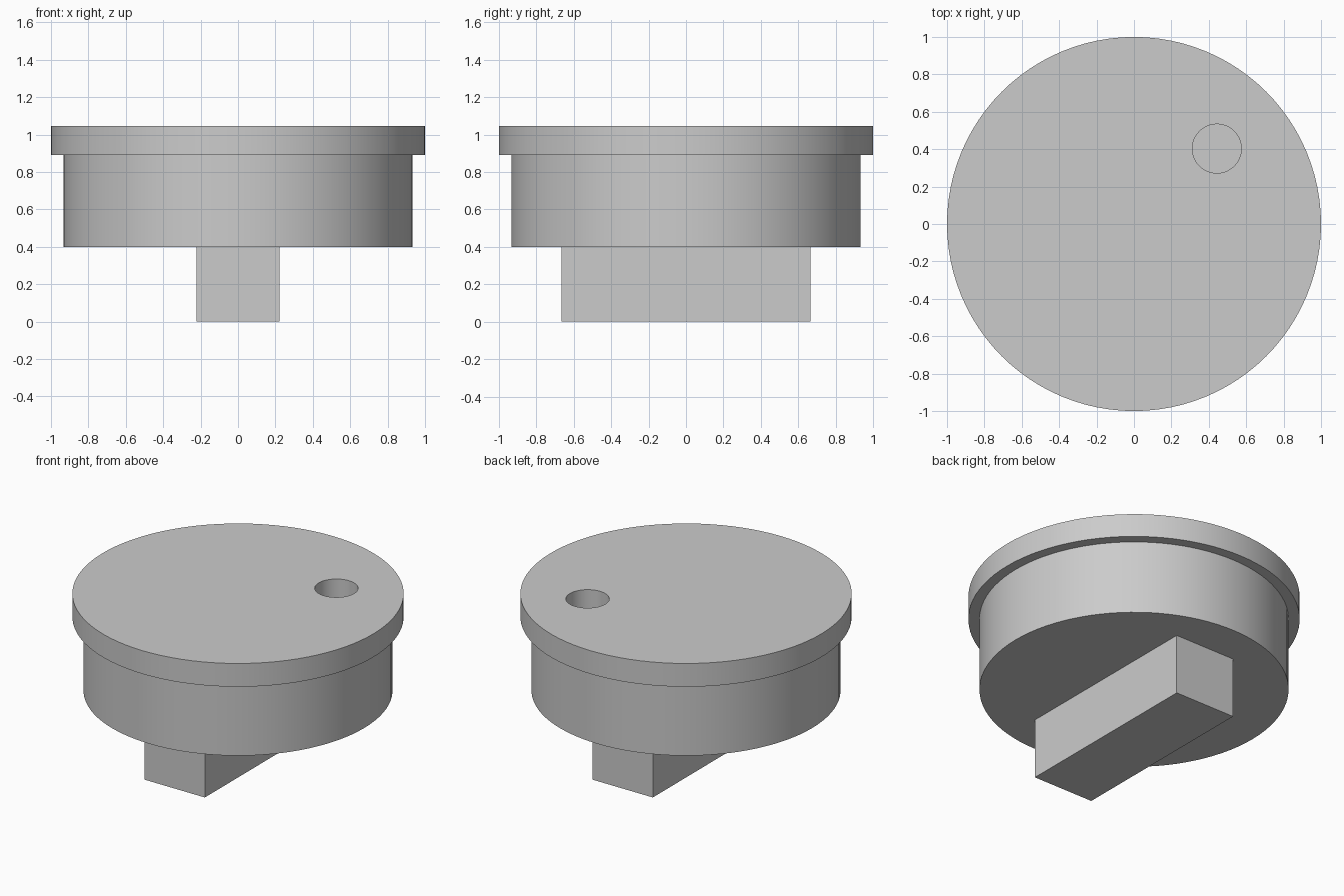
import bpy, bmesh, math

if "Cube" in bpy.data.objects:
    bpy.data.objects.remove(bpy.data.objects["Cube"])

SIDES = 96
grey = bpy.data.materials.new("plain_grey")
grey.diffuse_color = (0.6, 0.6, 0.6, 1)
grey.use_nodes = True
grey.node_tree.nodes["Principled BSDF"].inputs["Base Color"].default_value = grey.diffuse_color


def finish(name, bm):
    mesh = bpy.data.meshes.new(name)
    bmesh.ops.recalc_face_normals(bm, faces=bm.faces)
    bm.to_mesh(mesh)
    bm.free()
    mesh.materials.append(grey)
    obj = bpy.data.objects.new(name, mesh)
    bpy.context.collection.objects.link(obj)
    return obj


def lathe(name, profile, sides, centre=(0, 0)):
    """Solid of revolution from (radius, height) points, capped at both ends."""
    bm = bmesh.new()
    rings = [[bm.verts.new((centre[0] + r * math.cos(2 * math.pi * i / sides),
                            centre[1] + r * math.sin(2 * math.pi * i / sides), z))
              for i in range(sides)] for r, z in profile]
    for a, b in zip(rings, rings[1:]):
        for i in range(sides):
            j = (i + 1) % sides
            bm.faces.new((a[i], a[j], b[j], b[i]))
    bm.faces.new(rings[0])
    bm.faces.new(rings[-1])
    return finish(name, bm)


# round body with overhanging top flange
cap = lathe("stepped_cap", [(0.933, 0.40), (0.933, 0.89), (1.0, 0.89), (1.0, 1.045)], SIDES)

# blind finger hole in the top
cutter = lathe("hole_cutter", [(0.131, 0.65), (0.131, 1.2)], 48, (0.443, 0.403))
cutter.hide_render = True
cutter.hide_set(True)
cut = cap.modifiers.new("finger_hole", 'BOOLEAN')
cut.operation, cut.object, cut.solver = 'DIFFERENCE', cutter, 'EXACT'

# bake the hole, then smooth the round walls
bpy.context.view_layer.objects.active = cap
cap.select_set(True)
bpy.ops.object.modifier_apply(modifier=cut.name)
bpy.data.objects.remove(cutter)
bpy.ops.object.shade_smooth_by_angle(angle=math.radians(30))

# rectangular bar underneath
bm = bmesh.new()
bmesh.ops.create_cube(bm, size=1)
bmesh.ops.scale(bm, vec=(0.444, 1.332, 0.402), verts=bm.verts)
bmesh.ops.translate(bm, vec=(0, 0, 0.201), verts=bm.verts)
finish("bottom_bar", bm)
